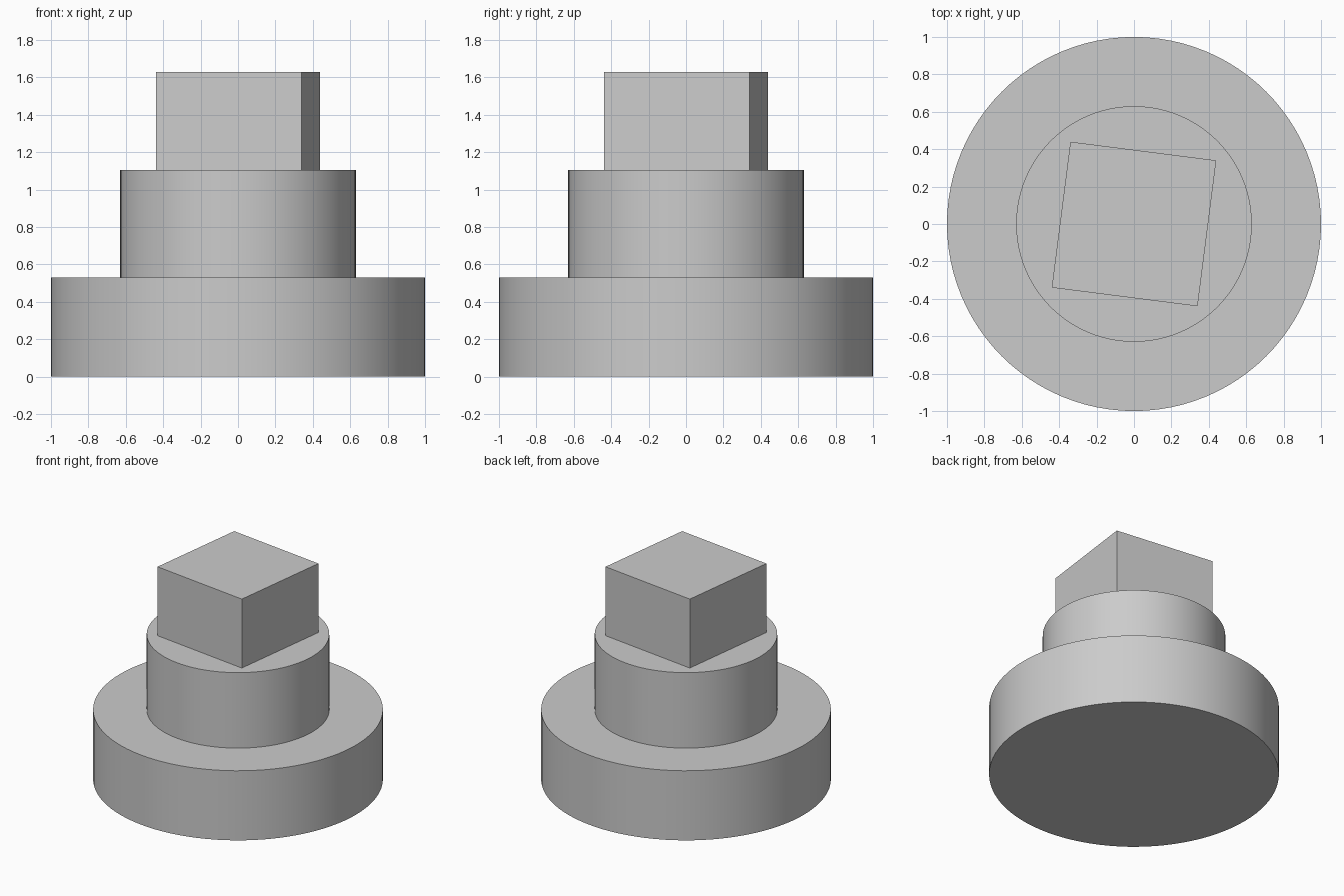
import bpy
import math

cube = bpy.data.objects.get("Cube")
if cube:
    bpy.data.objects.remove(cube, do_unlink=True)

# Single plain grey
grey = bpy.data.materials.new("light_grey")
grey.use_nodes = True
colour = (0.6, 0.6, 0.6, 1)
grey.diffuse_color = colour
grey.node_tree.nodes["Principled BSDF"].inputs["Base Color"].default_value = colour


def disc(name, radius, bottom, top):
    """Upright cylinder between two heights, with smooth sides and sharp rims."""
    bpy.ops.mesh.primitive_cylinder_add(
        vertices=96, radius=radius, depth=top - bottom,
        location=(0, 0, (bottom + top) / 2))
    obj = bpy.context.object
    obj.name = name
    obj.data.materials.append(grey)
    bpy.ops.object.shade_smooth_by_angle(angle=math.radians(30))
    return obj


BASE_TOP, COLLAR_TOP, HEAD_TOP = 0.53, 1.105, 1.63

# Wide base and narrower collar
disc("base_disc", 1.0, 0, BASE_TOP)
disc("collar", 0.63, BASE_TOP, COLLAR_TOP)

# Square head, turned slightly clockwise
bpy.ops.mesh.primitive_cube_add(
    size=1, location=(0, 0, (COLLAR_TOP + HEAD_TOP) / 2),
    rotation=(0, 0, math.radians(-7.3)))
head = bpy.context.object
head.name = "square_head"
head.scale = (0.786, 0.786, HEAD_TOP - COLLAR_TOP)
head.data.materials.append(grey)
